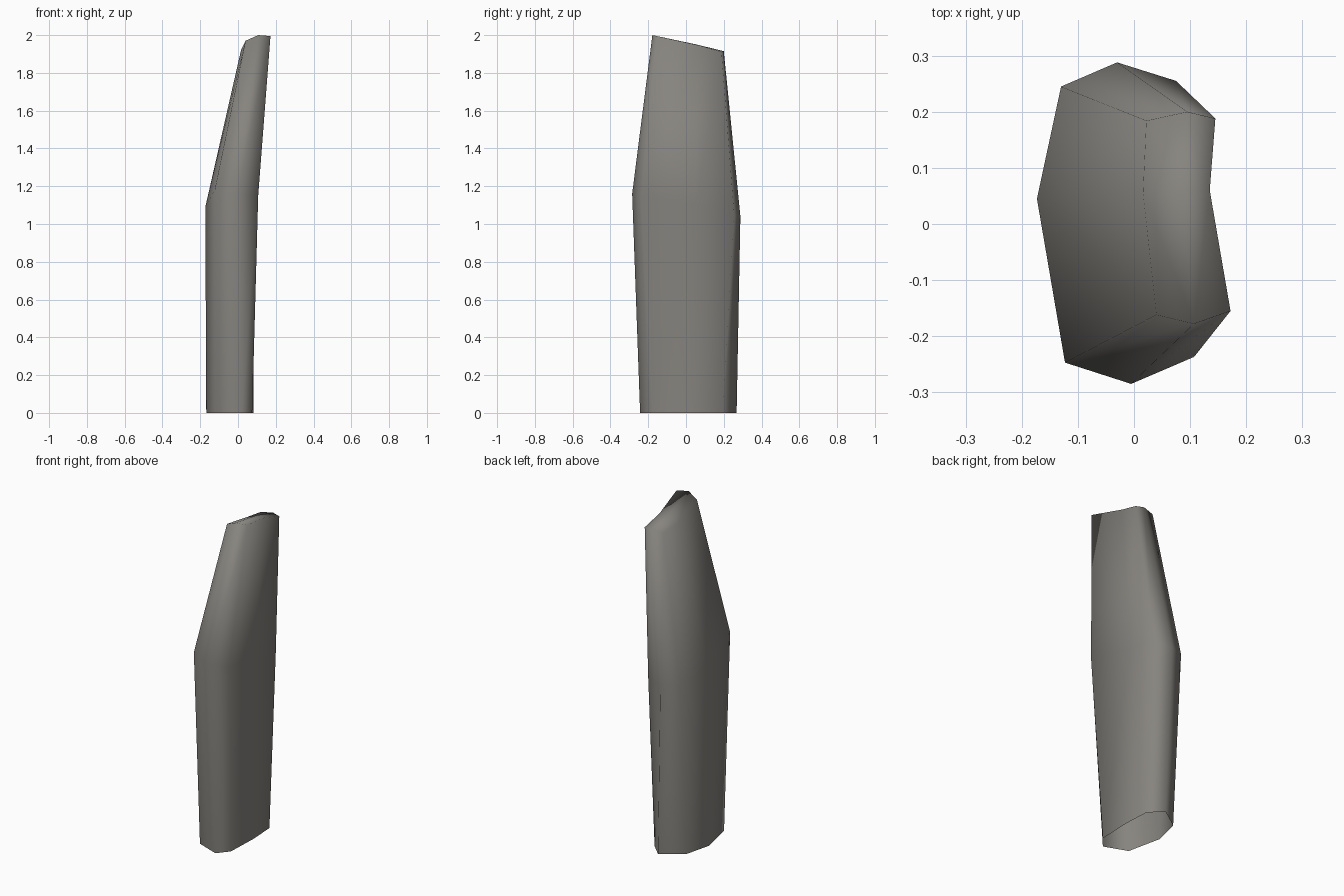
import bpy, bmesh

if "Cube" in bpy.data.objects:
    bpy.data.objects.remove(bpy.data.objects["Cube"])

# Rings of the stone: back-left, back, back-right, right,
# front-right, front, front-left, left
base = [(-.128, .18, 0), (0, .268, 0), (.074, .195, 0), (.083, .03, 0),
        (.075, -.175, 0), (.018, -.243, 0), (-.122, -.19, 0), (-.168, .02, 0)]
waist = [(-.13, .245, 1.05), (-.03, .288, 1.04), (.075, .255, 1.05), (.07, .05, 1.10),
         (.107, -.237, 1.15), (-.005, -.285, 1.16), (-.123, -.247, 1.18), (-.173, .045, 1.09)]
crown = [(.022, .184, 1.905), (.095, .20, 1.915), (.145, .188, 1.91), (.135, .06, 1.948),
         (.172, -.155, 1.995), (.107, -.178, 2.0), (.04, -.162, 1.97), (.016, .055, 1.92)]

stone = bpy.data.materials.new("weathered_grey_stone")
stone.diffuse_color = (.24, .23, .21, 1)
stone.use_nodes = True
stone.node_tree.nodes["Principled BSDF"].inputs["Base Color"].default_value = stone.diffuse_color

bm = bmesh.new()
rings = [[bm.verts.new(p) for p in ring] for ring in (base, waist, crown)]

# Sides, open at the foot
for lo, hi in zip(rings, rings[1:]):
    for i in range(8):
        j = (i + 1) % 8
        bm.faces.new((lo[j], lo[i], hi[i], hi[j]))

# Sloping top: four quads around a ridge point
t = rings[2]
ridge = bm.verts.new((.085, .057, 1.95))
for corner in (0, 2, 4, 6):
    bm.faces.new((t[corner - 1], ridge, t[(corner + 1) % 8], t[corner]))
bmesh.ops.recalc_face_normals(bm, faces=bm.faces)

# Make sure the shell faces outwards (left side points to -x)
bm.normal_update()
left = min(bm.faces, key=lambda f: f.calc_center_median().x)
if left.normal.x > 0:
    bmesh.ops.reverse_faces(bm, faces=bm.faces)

mesh = bpy.data.meshes.new("standing_stone")
bm.to_mesh(mesh)
bm.free()
mesh.materials.append(stone)
obj = bpy.data.objects.new("standing_stone", mesh)
bpy.context.collection.objects.link(obj)

# Softly worn all over
for poly in mesh.polygons:
    poly.use_smooth = True
